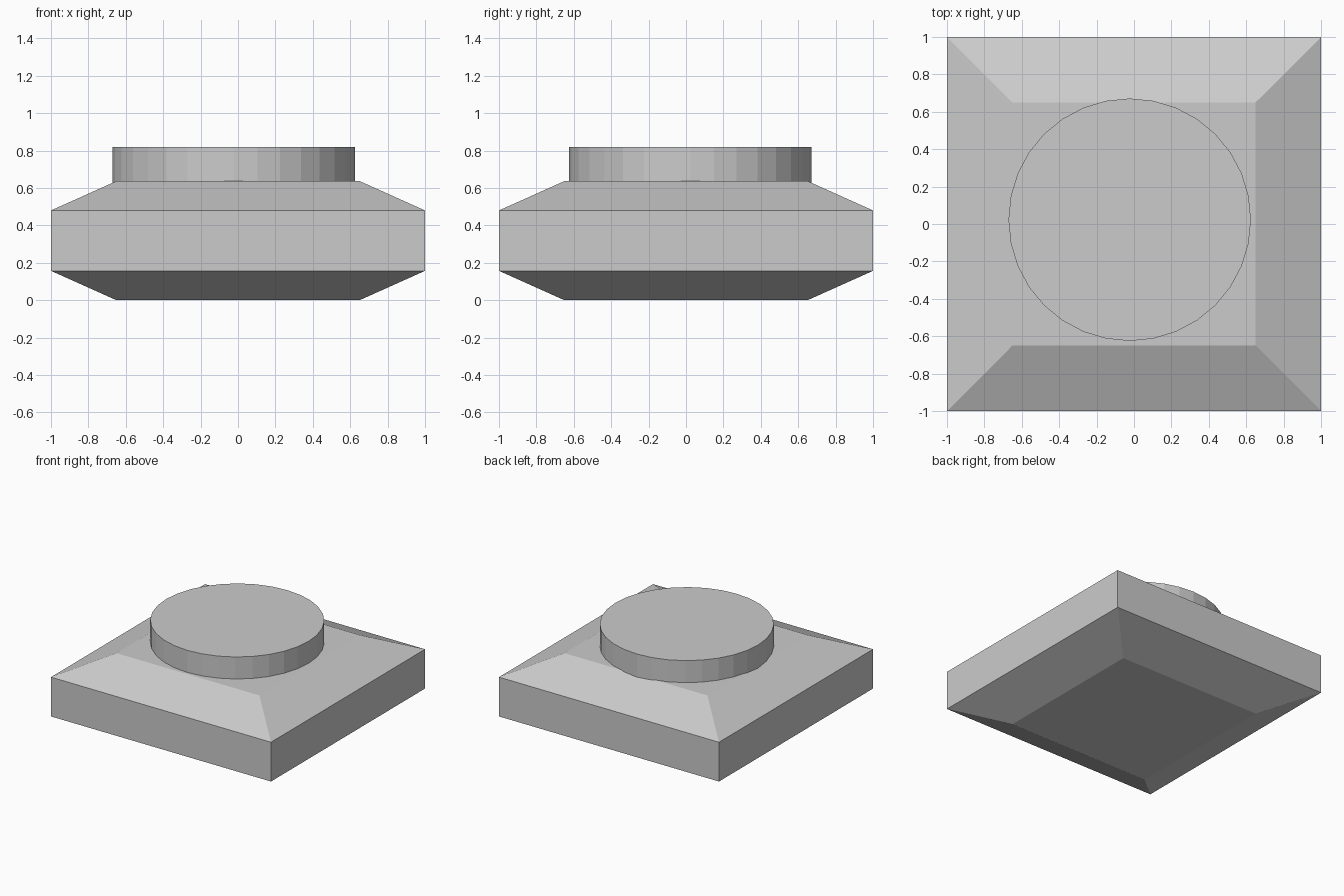
import bpy
import bmesh

if "Cube" in bpy.data.objects:
    bpy.data.objects.remove(bpy.data.objects["Cube"])


def make_object(name, bm):
    bmesh.ops.recalc_face_normals(bm, faces=bm.faces)
    mesh = bpy.data.meshes.new(name)
    bm.to_mesh(mesh)
    bm.free()
    obj = bpy.data.objects.new(name, mesh)
    bpy.context.collection.objects.link(obj)
    return obj


# Square body with sloped top and bottom: (half width, height) profile
profile = [(0.65, 0.0), (1.0, 0.157), (1.0, 0.48), (0.65, 0.637)]
bm = bmesh.new()
rings = [[bm.verts.new((sx * w, sy * w, z))
          for sx, sy in ((-1, -1), (1, -1), (1, 1), (-1, 1))]
         for w, z in profile]
for low, high in zip(rings, rings[1:]):
    for i in range(4):
        j = (i + 1) % 4
        bm.faces.new((low[i], low[j], high[j], high[i]))
bm.faces.new(rings[0][::-1])
bm.faces.new(rings[-1])
make_object("bevelled_base", bm)

# Slightly off-centre round cap, sunk into the body
bottom, top = 0.5, 0.818
bm = bmesh.new()
bmesh.ops.create_cone(bm, cap_ends=True, segments=32,
                      radius1=0.648, radius2=0.648, depth=top - bottom)
cap = make_object("round_cap", bm)
cap.location = (-0.023, 0.023, (bottom + top) / 2)
